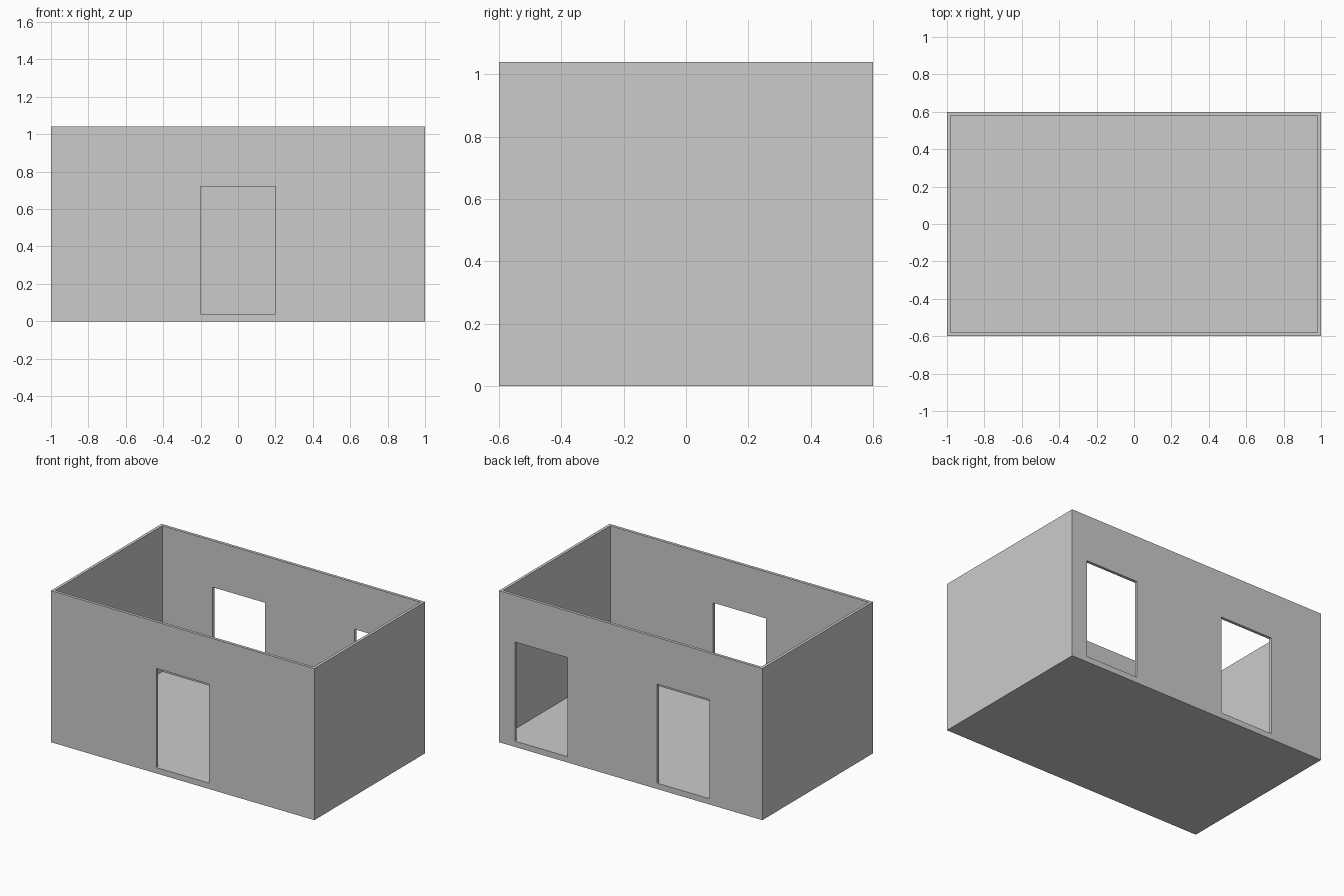
import bpy

if "Cube" in bpy.data.objects:
    bpy.data.objects.remove(bpy.data.objects["Cube"])

L, W, H = 2.0, 1.2, 1.04      # outer size
WALL, FLOOR = 0.02, 0.04      # wall and floor thickness
DOOR_W, DOOR_TOP = 0.4, 0.72


def box(name, lo, hi):
    """Axis-aligned box between two corners."""
    bpy.ops.mesh.primitive_cube_add(size=1, location=[(a + b) / 2 for a, b in zip(lo, hi)])
    ob = bpy.context.object
    ob.name = name
    ob.scale = [b - a for a, b in zip(lo, hi)]
    bpy.ops.object.transform_apply(location=True, rotation=True, scale=True)
    return ob


def cut(target, cutter):
    """Subtract a cutter from the target and remove it."""
    cutter.hide_render = True
    mod = target.modifiers.new("cut", 'BOOLEAN')
    mod.operation, mod.solver, mod.object = 'DIFFERENCE', 'EXACT', cutter
    bpy.context.view_layer.objects.active = target
    bpy.ops.object.modifier_apply(modifier=mod.name)
    bpy.data.objects.remove(cutter, do_unlink=True)


# Outer block hollowed into an open-topped room with a floor
room = box("room_shell", (-L / 2, -W / 2, 0), (L / 2, W / 2, H))
cut(room, box("cavity", (-L / 2 + WALL, -W / 2 + WALL, FLOOR),
              (L / 2 - WALL, W / 2 - WALL, H + 0.2)))

# Doorways: one centred in the front wall, two in the back wall
for side, x in ((-1, 0.0), (1, -0.4), (1, 0.68)):
    y = side * W / 2
    cut(room, box("doorway", (x - DOOR_W / 2, y - 0.1, FLOOR),
                  (x + DOOR_W / 2, y + 0.1, DOOR_TOP)))
